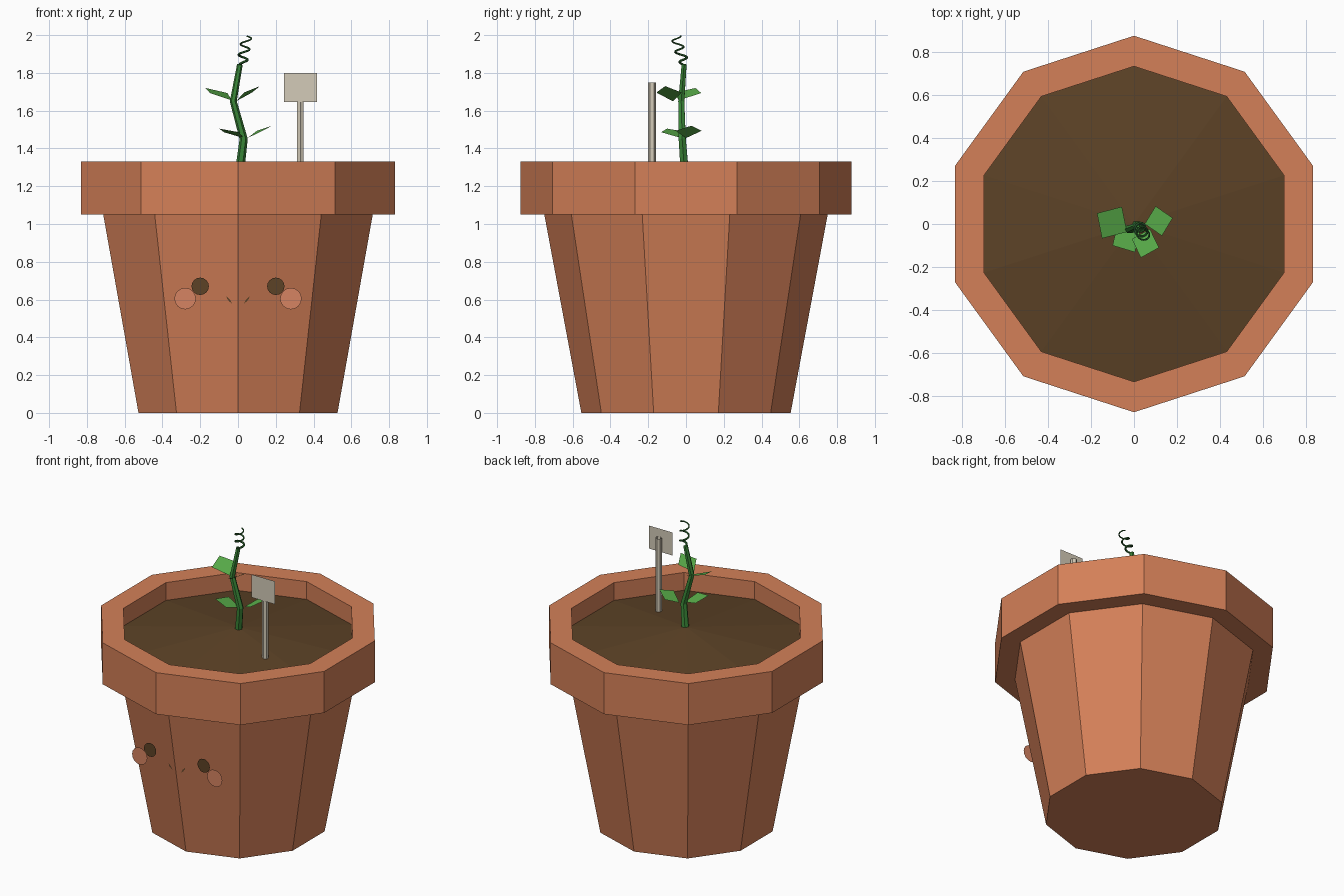
import bpy
from math import sin, cos, pi, tau
from mathutils import Vector

if "Cube" in bpy.data.objects:
    bpy.data.objects.remove(bpy.data.objects["Cube"])


def material(name, rgb):
    """Flat material from an 8-bit sRGB colour."""
    lin = [((c / 255 + 0.055) / 1.055) ** 2.4 for c in rgb] + [1]
    m = bpy.data.materials.new(name)
    m.use_nodes = True
    m.diffuse_color = lin
    m.node_tree.nodes["Principled BSDF"].inputs["Base Color"].default_value = lin
    return m


terracotta = material("terracotta", (212, 128, 88))
blush = material("blush", (214, 132, 98))
earth = material("earth", (92, 66, 38))
leaf_green = material("leaf green", (92, 178, 76))
stem_green = material("stem green", (58, 136, 56))
tendril_green = material("tendril green", (46, 104, 48))
wood = material("pale wood", (212, 203, 184))


def add(name, verts, faces, mat):
    me = bpy.data.meshes.new(name)
    me.from_pydata([tuple(v) for v in verts], [], faces)
    me.materials.append(mat)
    ob = bpy.data.objects.new(name, me)
    bpy.context.collection.objects.link(ob)
    return ob


def lathe(name, profile, sides, mat, base=False, centre=(0, 0)):
    """Turn a (radius, z) profile; a corner faces the front."""
    verts, faces = [], []
    for r, z in profile:
        for i in range(sides):
            a = tau * i / sides - pi / 2
            verts.append((centre[0] + r * cos(a), centre[1] + r * sin(a), z))
    for k in range(len(profile) - 1):
        for i in range(sides):
            j = (i + 1) % sides
            lo, hi = k * sides, (k + 1) * sides
            faces.append((lo + i, lo + j, hi + j, hi + i))
    if base:
        faces.append(tuple(reversed(range(sides))))
    return add(name, verts, faces, mat)


def tube(name, points, radius, mat):
    """Six-sided tube along points; radius runs from first to last."""
    cu = bpy.data.curves.new(name, "CURVE")
    cu.dimensions = "3D"
    cu.bevel_depth = 1
    cu.bevel_resolution = 1
    cu.use_fill_caps = True
    sp = cu.splines.new("POLY")
    sp.points.add(len(points) - 1)
    for i, (p, co) in enumerate(zip(sp.points, points)):
        t = i / (len(points) - 1)
        p.co = (*co, 1)
        p.radius = radius[0] * (1 - t) + radius[1] * t
    sp.use_smooth = False
    cu.materials.append(mat)
    ob = bpy.data.objects.new(name, cu)
    bpy.context.collection.objects.link(ob)


def disc(name, x, y, z, r, mat, sides=16):
    """Flat disc facing the front."""
    verts = [(x + r * cos(tau * i / sides), y, z + r * sin(tau * i / sides))
             for i in range(sides)]
    add(name, verts, [tuple(range(sides))], mat)


def leaf(name, root, tip):
    """Diamond leaf, nearly as wide as it is long."""
    root, tip = Vector(root), Vector(tip)
    d = tip - root
    side = Vector((-d.y, d.x, 0)) * 0.53
    mid = (root + tip) / 2 + Vector((0, 0, 0.006))
    add(name, [root, mid - side, tip, mid + side], [(0, 1, 2, 3)], leaf_green)


# Pot and soil
lathe("pot", [(0.554, 0), (0.75, 1.05), (0.875, 1.05), (0.875, 1.33),
              (0.733, 1.33), (0.733, 1.19)], 10, terracotta, base=True)
lathe("soil", [(0.733, 1.21), (0.001, 1.305)], 10, earth)

# Face
for side, label in ((1, "left"), (-1, "right")):
    disc(label + "_eye", side * 0.2, -0.652, 0.67, 0.046, earth)
    disc(label + "_cheek", side * 0.28, -0.648, 0.605, 0.057, blush)

steps = 10
verts, faces = [], []
for i in range(steps + 1):
    t = i / steps
    a = pi * (1.1 + 0.8 * t)
    inner = 0.066 - 0.018 * sin(pi * t) - 0.002
    for r in (0.066, inner):
        verts.append((r * cos(a), -0.652, 0.637 + r * sin(a)))
for i in range(steps):
    k = 2 * i
    faces.append((k, k + 2, k + 3, k + 1))
add("mouth", verts, faces, earth)

# Plant
tube("stem", [(0.005, -0.005, 1.25), (0.03, -0.02, 1.45),
              (-0.025, -0.025, 1.65), (0.01, -0.01, 1.845)],
     (0.025, 0.015), stem_green)
leaf("upper_right_leaf", (-0.033, -0.037, 1.655), (-0.172, 0.05, 1.72))
leaf("upper_left_leaf", (-0.01, -0.07, 1.65), (0.116, -0.11, 1.73))
leaf("lower_left_leaf", (0.05, 0, 1.455), (0.18, 0.028, 1.52))
leaf("lower_right_leaf", (0.03, -0.025, 1.455), (-0.1, -0.1, 1.505))

turns, count = 2.75, 44
coil = []
for i in range(count + 1):
    t = i / count
    a = tau * turns * t + pi
    r = 0.027 * min(1, 0.4 + 3 * t)
    coil.append((0.02 + 0.027 * t + r * cos(a),
                 -0.01 - 0.045 * t + r * sin(a), 1.84 + 0.155 * t))
tube("tendril", coil, (0.007, 0.004), tendril_green)

# Marker sign
lathe("sign_post", [(0.02, 1.24), (0.02, 1.75)], 6, wood, centre=(0.33, -0.18))
add("sign_plate", [(0.243, -0.201, 1.645), (0.418, -0.201, 1.645),
                   (0.418, -0.201, 1.8), (0.243, -0.201, 1.8)],
    [(0, 1, 2, 3)], wood)
